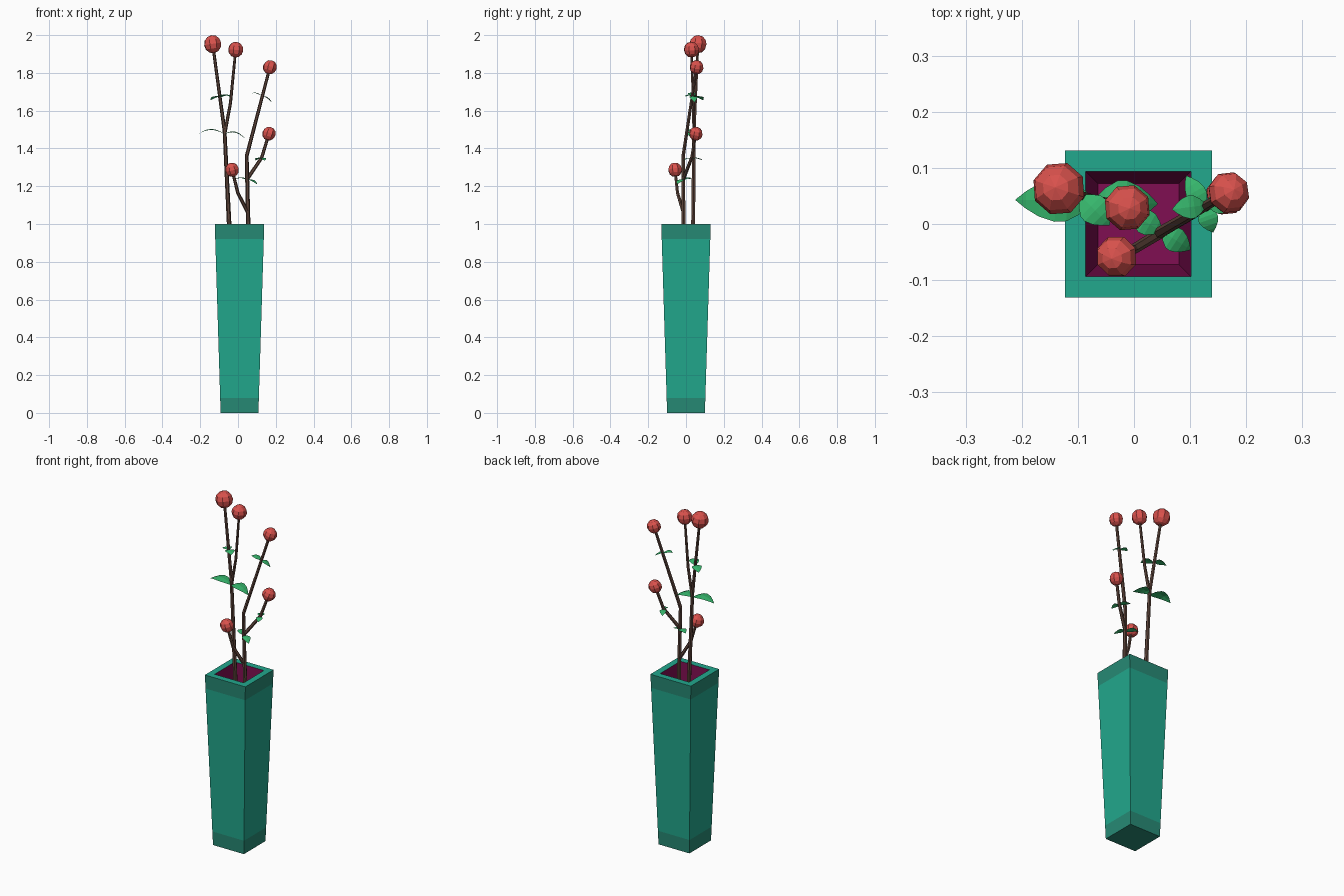
import bpy, bmesh, math
from mathutils import Vector

if "Cube" in bpy.data.objects:
    bpy.data.objects.remove(bpy.data.objects["Cube"])


def material(name, r, g, b):
    lin = [((c / 255 + 0.055) / 1.055) ** 2.4 if c > 10 else c / 255 / 12.92 for c in (r, g, b)]
    m = bpy.data.materials.new(name)
    m.diffuse_color = (*lin, 1)
    m.use_nodes = True
    m.node_tree.nodes["Principled BSDF"].inputs["Base Color"].default_value = m.diffuse_color
    return m


TEAL = material("teal", 34, 168, 141)
DARK_TEAL = material("dark teal", 39, 138, 117)
PLUM = material("plum", 128, 14, 82)
BROWN = material("bark brown", 93, 68, 58)
RED = material("flower red", 218, 82, 77)
GREEN = material("leaf green", 54, 182, 108)


def add_object(name, bm, *mats):
    me = bpy.data.meshes.new(name)
    bm.to_mesh(me)
    bm.free()
    for m in mats:
        me.materials.append(m)
    ob = bpy.data.objects.new(name, me)
    bpy.context.collection.objects.link(ob)
    return ob


def bridge(bm, a, b, mat=0):
    n = len(a)
    for i in range(n):
        j = (i + 1) % n
        bm.faces.new((a[i], a[j], b[j], b[i])).material_index = mat


# vase: square tapered tube, (half width, height), then a material per band
CX = 0.008
bm = bmesh.new()
profile = [(0.1, 0), (0.1025, 0.08), (0.1285, 0.92), (0.131, 1.0), (0.094, 1.0), (0.0725, 0.08)]
rings = [[bm.verts.new((CX + sx * h, sy * h, z))
          for sx, sy in ((-1, -1), (1, -1), (1, 1), (-1, 1))] for h, z in profile]
for k, mat in enumerate((1, 0, 1, 0, 2)):
    bridge(bm, rings[k], rings[k + 1], mat)
bm.faces.new(rings[0][::-1]).material_index = 1
bm.faces.new(rings[-1]).material_index = 2
add_object("vase", bm, TEAL, DARK_TEAL, PLUM)


# stems: six-sided tapering tubes along a short path
def stem(name, points, r0, r1, sides=6):
    pts = [Vector(p) for p in points]
    bm = bmesh.new()
    loops = []
    for i, p in enumerate(pts):
        d = (pts[min(i + 1, len(pts) - 1)] - pts[max(i - 1, 0)]).normalized()
        u = Vector((0, 1, 0)).cross(d).normalized()
        v = d.cross(u)
        f = (p.z - pts[0].z) / (pts[-1].z - pts[0].z)
        r = r0 + (r1 - r0) * f
        loops.append([bm.verts.new(p + r * (math.cos(t) * u + math.sin(t) * v))
                      for t in (2 * math.pi * s / sides for s in range(sides))])
    for a, b in zip(loops, loops[1:]):
        bridge(bm, a, b)
    bm.faces.new(loops[0][::-1])
    bm.faces.new(loops[-1])
    add_object(name, bm, BROWN)
    return (pts[-1] - pts[-2]).normalized()


# flowers: low-poly balls set along the stem direction
def flower(name, centre, r, direction):
    bm = bmesh.new()
    bmesh.ops.create_uvsphere(bm, u_segments=8, v_segments=6, radius=r)
    bm.transform(direction.to_track_quat('Z', 'Y').to_matrix().to_4x4())
    bmesh.ops.translate(bm, vec=Vector(centre), verts=bm.verts)
    add_object(name, bm, RED)


A, B = (-0.134, 0.063, 1.952), (-0.012, 0.029, 1.923)
C, D, E = (0.169, 0.056, 1.83), (0.164, 0.052, 1.478), (-0.031, -0.058, 1.287)
branches = [
    ("left_stem", [(-0.004, 0.035, 0.08), (-0.047, 0.038, 1.0), (-0.071, 0.042, 1.49), A], 0.016, 0.008, 0.048),
    ("left_branch", [(-0.07, 0.042, 1.48), (-0.04, 0.038, 1.64), B], 0.009, 0.007, 0.042),
    ("right_stem", [(0.066, -0.013, 0.08), (0.054, -0.013, 1.0), (0.046, -0.015, 1.36), C], 0.016, 0.008, 0.038),
    ("right_branch", [(0.05, -0.013, 1.24), (0.125, 0.03, 1.35), D], 0.010, 0.008, 0.037),
    ("front_branch", [(0.052, -0.013, 1.06), (-0.001, -0.045, 1.165), E], 0.010, 0.008, 0.038),
]
for name, pts, r0, r1, ball in branches:
    d = stem(name, pts, r0, r1)
    flower(name + "_flower", pts[-1], ball, d)


# leaves: arched pointed strips, three verts across, from base to tip
def leaf(name, base, tip, width, arch):
    base, tip = Vector(base), Vector(tip)
    along = tip - base
    side = Vector((-along.y, along.x, 0)).normalized()
    bm = bmesh.new()
    rows = []
    for t, w in ((0, 0.08), (0.17, 0.62), (0.35, 0.97), (0.5, 1), (0.7, 0.77), (0.87, 0.4), (1, 0.02)):
        p = base + along * t + Vector((0, 0, arch * 4 * t * (1 - t)))
        rows.append([bm.verts.new(p + side * (s * w * width / 2) - Vector((0, 0, abs(s) * w * width * 0.06)))
                     for s in (-1, 0, 1)])
    for a, b in zip(rows, rows[1:]):
        for i in range(2):
            bm.faces.new((a[i], b[i], b[i + 1], a[i + 1]))
    bm.normal_update()
    if bm.faces[:][0].normal.z < 0:
        bmesh.ops.reverse_faces(bm, faces=bm.faces[:])
    add_object(name, bm, GREEN)


# leaf pairs: base, two tips, width, arch height
pairs = [
    ((-0.071, 0.042, 1.475), (-0.211, 0.043, 1.475), (0.042, 0.036, 1.447), 0.077, 0.028),
    ((-0.095, 0.05, 1.67), (-0.145, 0.09, 1.655), (-0.043, -0.002, 1.675), 0.054, 0.014),
    ((0.129, 0.034, 1.675), (0.068, 0.026, 1.69), (0.178, 0.045, 1.645), 0.042, 0.012),
    ((0.125, 0.03, 1.345), (0.093, 0.086, 1.337), (0.141, -0.015, 1.335), 0.036, 0.01),
    ((0.05, -0.013, 1.232), (-0.012, 0.022, 1.237), (0.101, -0.046, 1.21), 0.044, 0.013),
]
for i, (base, t1, t2, w, arch) in enumerate(pairs):
    leaf(f"leaf_{i}_left", base, t1, w, arch)
    leaf(f"leaf_{i}_right", base, t2, w, arch)
